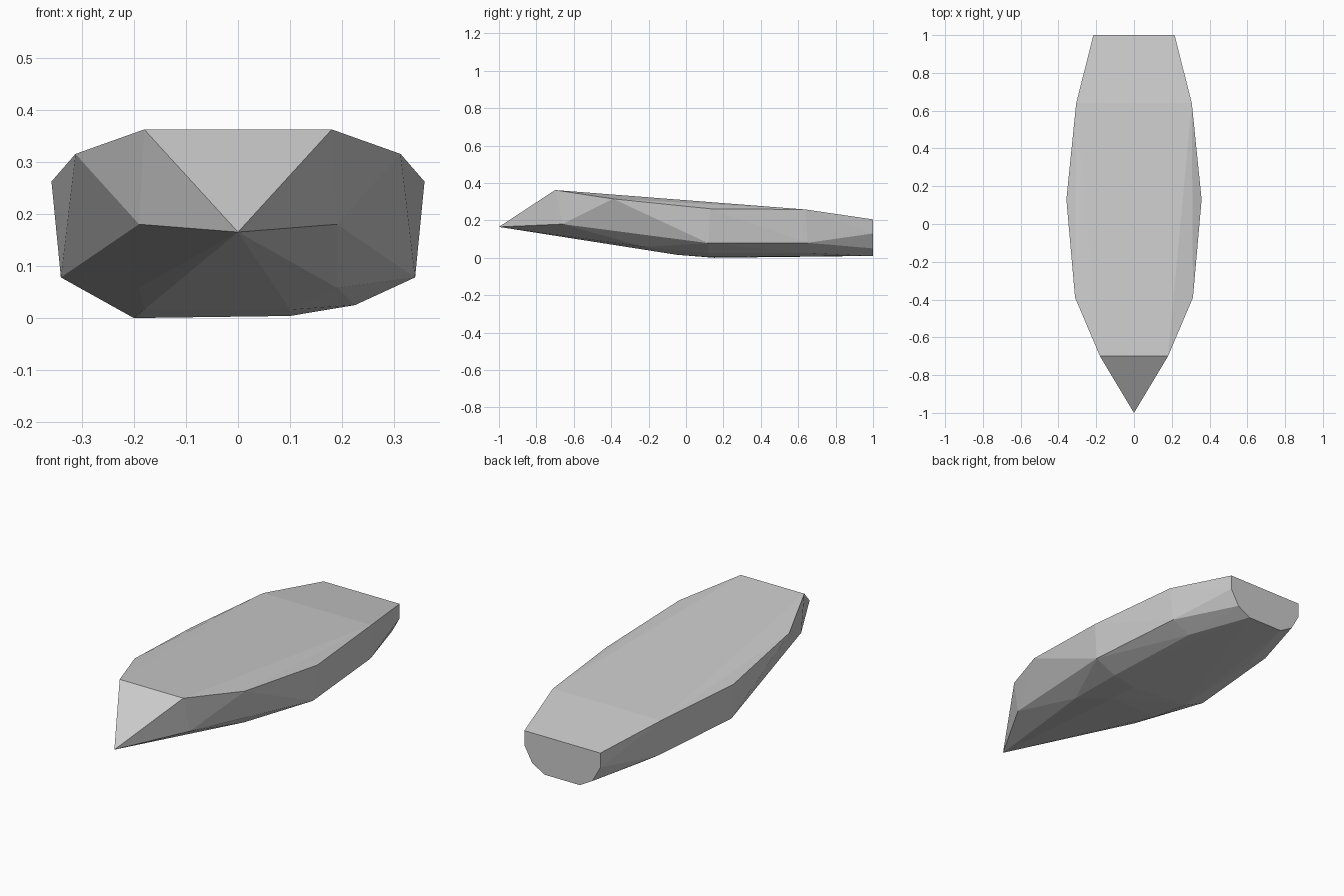
import bpy, bmesh

if "Cube" in bpy.data.objects:
    bpy.data.objects.remove(bpy.data.objects["Cube"])

# Mirrored outline points (x, y, z)
deck = [(0.18, -0.70, 0.362), (0.312, -0.39, 0.315), (0.358, 0.13, 0.262),
        (0.306, 0.64, 0.258), (0.215, 1.0, 0.205)]
sides = [(0.19, -0.66, 0.18), (0.34, 0.12, 0.078), (0.295, 0.65, 0.08)]
stern = [(0.215, 1.0, 0.13), (0.17, 1.0, 0.05), (0.10, 1.0, 0.01)]
keel = [(0.19, -0.22, 0.058)]

points = [(s * x, y, z) for x, y, z in deck + sides + stern + keel for s in (-1, 1)]
# Bow tip and the slightly lopsided underside
points += [(0, -1.0, 0.165), (-0.20, 0.15, 0.0), (-0.18, -0.05, 0.016),
           (0.10, 0.12, 0.004), (0.10, -0.05, 0.016),
           (0.225, 0.12, 0.025), (0.20, 0.66, 0.025), (-0.19, 0.66, 0.015)]

# Faceted hull wrapped around the points
bm = bmesh.new()
for p in points:
    bm.verts.new(p)
res = bmesh.ops.convex_hull(bm, input=bm.verts[:])
loose = [v for v in bm.verts if not v.link_faces]
bmesh.ops.delete(bm, geom=loose, context='VERTS')
bmesh.ops.recalc_face_normals(bm, faces=bm.faces[:])
mesh = bpy.data.meshes.new("boat_hull")
bm.to_mesh(mesh)
bm.free()
hull = bpy.data.objects.new("boat_hull", mesh)
bpy.context.collection.objects.link(hull)

# Single grey colour
grey = bpy.data.materials.new("plain grey")
grey.diffuse_color = (0.6, 0.6, 0.6, 1)
grey.use_nodes = True
grey.node_tree.nodes["Principled BSDF"].inputs["Base Color"].default_value = grey.diffuse_color
mesh.materials.append(grey)
